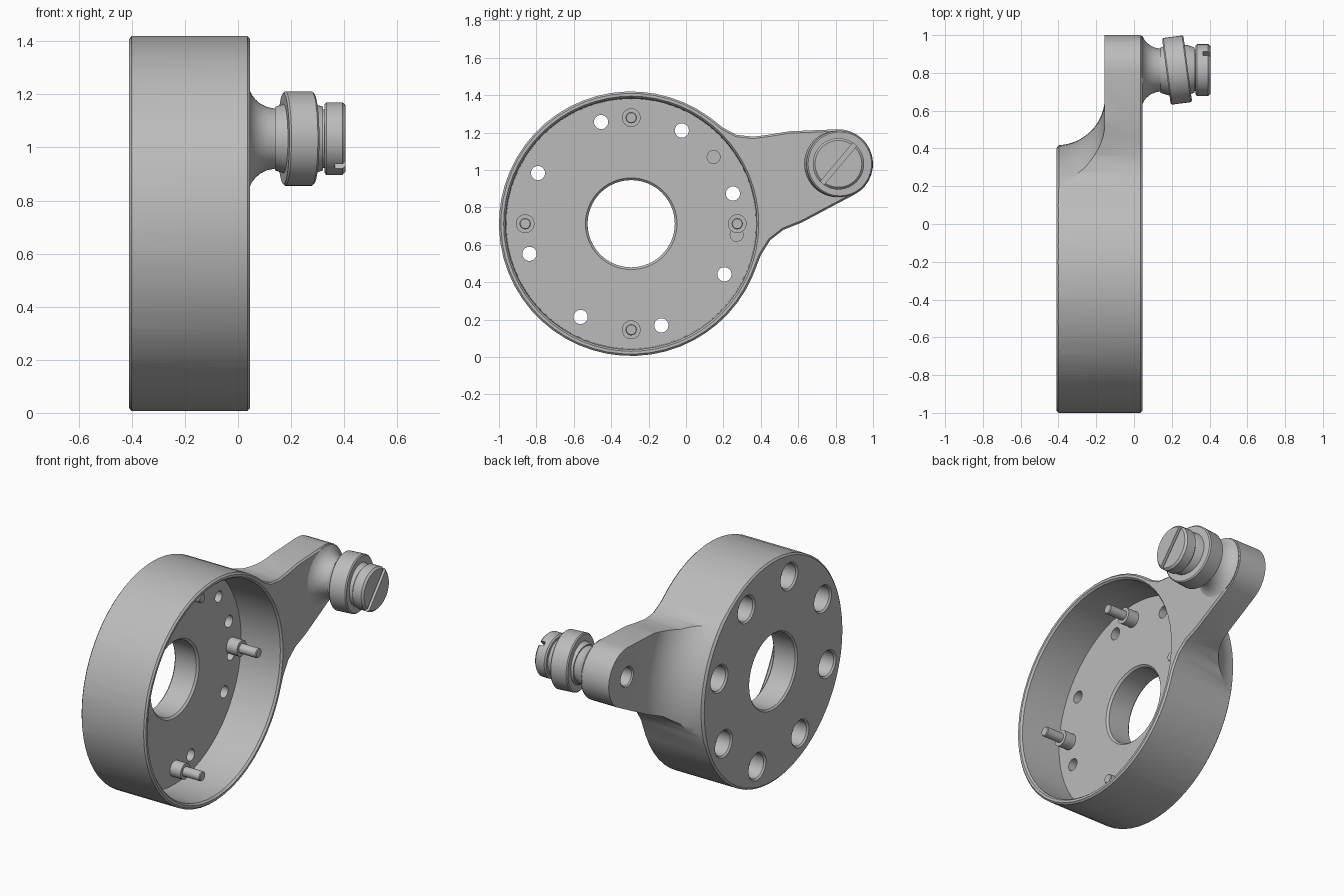
import bpy, bmesh, math
from math import cos, sin, pi, radians
from mathutils import Matrix, Vector

if "Cube" in bpy.data.objects:
    bpy.data.objects.remove(bpy.data.objects["Cube"])

grey = bpy.data.materials.new("satin grey")
grey.use_nodes = True
COLOR = (0.5, 0.5, 0.5, 1)
grey.diffuse_color = COLOR
grey.node_tree.nodes["Principled BSDF"].inputs["Base Color"].default_value = COLOR

DRUM = (-0.293, 0.713)   # y, z of the drum axis
KNOB = (0.815, 1.033)    # y, z of the arm end axis
R, BACK, FLOOR, FRONT = 0.707, -0.41, -0.24, 0.045
BOLT_R = 0.567


def make(name, bm):
    bmesh.ops.recalc_face_normals(bm, faces=bm.faces)
    mesh = bpy.data.meshes.new(name)
    bm.to_mesh(mesh)
    bm.free()
    mesh.materials.append(grey)
    ob = bpy.data.objects.new(name, mesh)
    bpy.context.collection.objects.link(ob)
    return ob


def lathe(name, profile, centre, segs=48):
    """Turn (x, radius) points around an axis parallel to x, with flat caps."""
    bm = bmesh.new()
    rings = [[bm.verts.new((x, centre[0] + r * cos(2 * pi * i / segs),
                            centre[1] + r * sin(2 * pi * i / segs)))
              for i in range(segs)] for x, r in profile]
    for a, b in zip(rings, rings[1:]):
        for i in range(segs):
            j = (i + 1) % segs
            bm.faces.new((a[i], a[j], b[j], b[i]))
    bm.faces.new(rings[0])
    bm.faces.new(rings[-1])
    return make(name, bm)


def boolean(ob, tool, operation):
    mod = ob.modifiers.new("cut", 'BOOLEAN')
    mod.operation, mod.solver, mod.object = operation, 'EXACT', tool
    bpy.context.view_layer.objects.active = ob
    bpy.ops.object.modifier_apply(modifier=mod.name)
    bpy.data.objects.remove(tool)


def smooth(ob):
    bpy.ops.object.select_all(action='DESELECT')
    ob.select_set(True)
    bpy.context.view_layer.objects.active = ob
    bpy.ops.object.shade_smooth_by_angle(angle=radians(30))


def arc(centre, r, start, end, n):
    angles = [radians(start + (end - start) * i / n) for i in range(n + 1)]
    return [(centre[0] + r * cos(a), centre[1] + r * sin(a)) for a in angles]


def around(angle):
    a = radians(angle)
    return DRUM[0] + BOLT_R * cos(a), DRUM[1] + BOLT_R * sin(a)


# Housing: side outline of drum and arm, extruded, with a chamfered front edge
outline = arc(DRUM, R, 53.5, 336.5, 44)
outline += [(0.40, 0.545), (0.45, 0.625), (0.52, 0.68), (0.62, 0.72)]
outline += arc(KNOB, 0.185, -61.5, 91, 14)
outline += [(0.55, 1.207), (0.45, 1.19), (0.36, 1.178), (0.27, 1.188), (0.20, 1.225)]
bm = bmesh.new()
cap = bm.faces.new([bm.verts.new((-0.5, y, z)) for y, z in outline])
front = bmesh.ops.extrude_face_region(bm, geom=[cap])["geom"]
bmesh.ops.translate(bm, vec=(0.5 + FRONT, 0, 0),
                    verts=[g for g in front if isinstance(g, bmesh.types.BMVert)])
rim = [e for e in bm.edges if all(v.co.x > 0 for v in e.verts)]
bmesh.ops.bevel(bm, geom=rim, offset=0.01, segments=1, affect='EDGES')
housing = make("housing", bm)

# Turned envelope gives the concave sweep from drum wall to thin arm
sweep = [(BACK + 0.255 * sin(a), 0.96 - 0.25 * cos(a))
         for a in [pi / 2 * i / 12 for i in range(1, 13)]]
envelope = lathe("envelope", [(BACK, 0.695), (BACK + 0.012, 0.71)] + sweep
                 + [(-0.155, 1.6), (0.1, 1.6)], DRUM, 96)
boolean(housing, envelope, 'INTERSECT')

# Open cavity and centre bore
boolean(housing, lathe("cavity", [
    (-0.5, 0.253), (BACK, 0.243), (BACK + 0.01, 0.233), (FLOOR - 0.012, 0.233),
    (FLOOR, 0.245), (FLOOR, 0.668), (FRONT - 0.012, 0.672), (FRONT, 0.682),
    (0.1, 0.69)], DRUM, 64), 'DIFFERENCE')

# Counterbored bolt holes, two blind holes, and the arm socket
for k in range(8):
    boolean(housing, lathe("bolt_hole", [
        (-0.45, 0.088), (BACK, 0.088), (BACK + 0.01, 0.078), (-0.31, 0.078),
        (-0.31, 0.038), (-0.15, 0.038)], around(16.5 + 45 * k), 24), 'DIFFERENCE')
for angle in (39, -6):
    boolean(housing, lathe("blind_hole", [(FLOOR - 0.07, 0.035), (-0.15, 0.035)],
                           around(angle), 20), 'DIFFERENCE')
boolean(housing, lathe("socket", [(-0.2, 0.065), (-0.155, 0.065), (-0.147, 0.057),
                                  (-0.03, 0.057)], KNOB, 24), 'DIFFERENCE')
smooth(housing)

# Stepped pins standing on the cavity floor
for k, side in enumerate(("rear", "top", "front", "bottom")):
    smooth(lathe(side + "_pin", [
        (FLOOR - 0.005, 0.05), (FLOOR + 0.075, 0.05), (FLOOR + 0.075, 0.03),
        (FLOOR + 0.19, 0.03), (FLOOR + 0.195, 0.026)], around(90 * k), 24))

# Flared neck and shaft of the stud
smooth(lathe("stud_neck", [
    (FRONT - 0.01, 0.18), (FRONT, 0.18), (0.052, 0.165), (0.065, 0.148), (0.085, 0.131),
    (0.11, 0.119), (0.14, 0.113), (0.14, 0.12), (0.18, 0.133), (0.23, 0.138),
    (0.28, 0.133), (0.32, 0.12), (0.32, 0.11), (0.33, 0.11)], KNOB))

# Tilted bearing ring
ring = lathe("bearing_ring", [(-0.057, 0.171), (-0.05, 0.178), (0.05, 0.178),
                              (0.057, 0.171)], (0, 0))
ring.data.transform(Matrix.Translation((0.228, *KNOB)) @ Matrix.Rotation(radians(7.5), 4, 'Z'))
smooth(ring)

# Slotted screw head
head = lathe("screw_head", [(0.325, 0.128), (0.333, 0.137), (0.393, 0.137),
                            (0.405, 0.125)], KNOB)
bm = bmesh.new()
bmesh.ops.create_cube(bm, size=1, matrix=Matrix.Translation((0.41, *KNOB))
                      @ Matrix.Rotation(radians(50), 4, 'X')
                      @ Matrix.Diagonal((0.09, 0.4, 0.026, 1)))
boolean(head, make("slot", bm), 'DIFFERENCE')
smooth(head)
